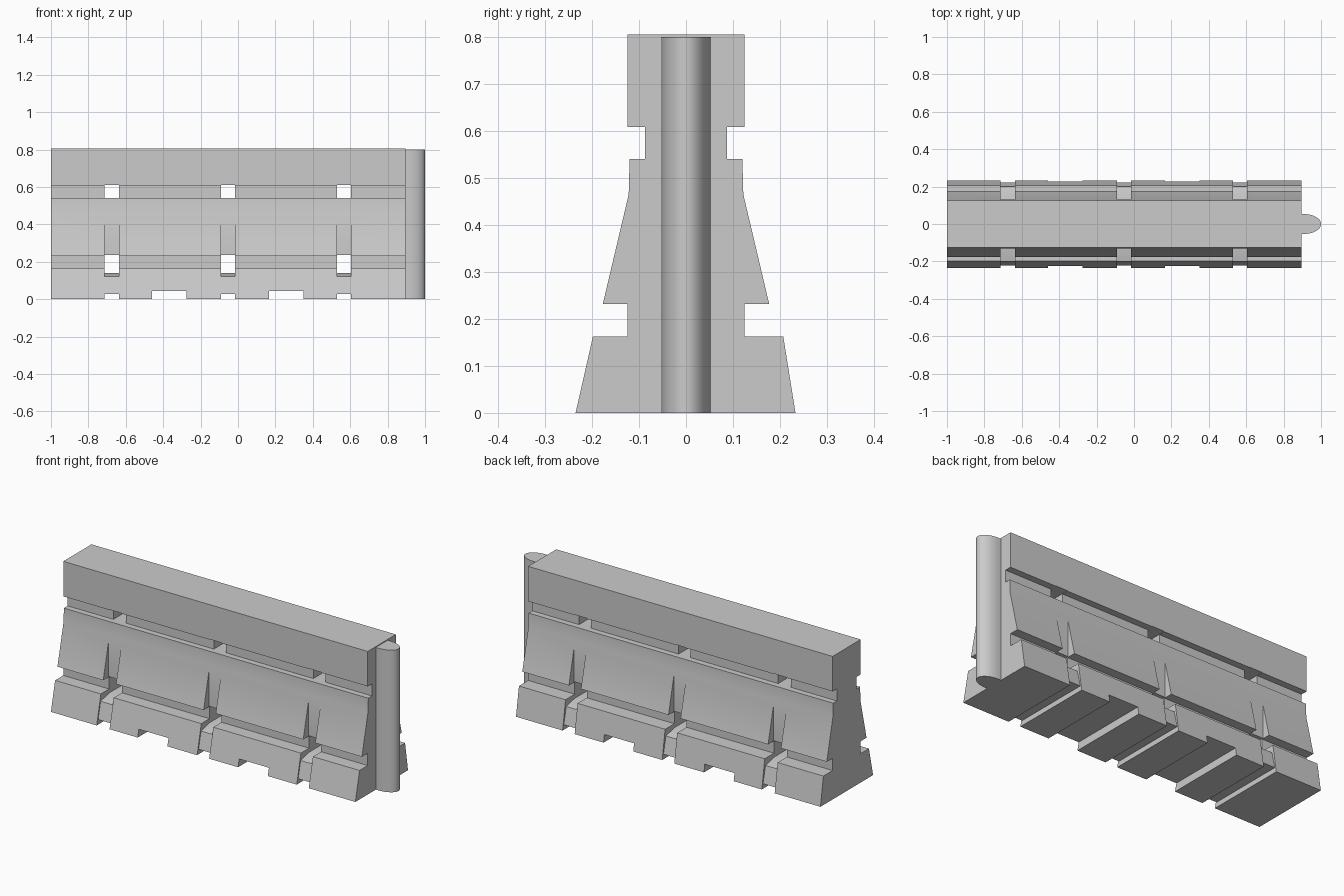
import bpy, bmesh, math

if "Cube" in bpy.data.objects:
    bpy.data.objects.remove(bpy.data.objects["Cube"])

def prism(name, pts, place, direction):
    """Extrude a 2D outline; place() maps each 2D point to 3D."""
    bm = bmesh.new()
    face = bm.faces.new([bm.verts.new(place(*p)) for p in pts])
    ext = bmesh.ops.extrude_face_region(bm, geom=[face])
    bmesh.ops.translate(bm, vec=direction,
                        verts=[g for g in ext["geom"] if isinstance(g, bmesh.types.BMVert)])
    bmesh.ops.recalc_face_normals(bm, faces=bm.faces)
    me = bpy.data.meshes.new(name)
    bm.to_mesh(me)
    bm.free()
    ob = bpy.data.objects.new(name, me)
    bpy.context.collection.objects.link(ob)
    return ob

def along_x(name, pts, x0, x1):
    return prism(name, pts, lambda y, z: (x0, y, z), (x1 - x0, 0, 0))

def mirrored(half):
    return half + [(-y, z) for y, z in reversed(half)]

def cut(ob, cutter):
    bpy.context.view_layer.objects.active = ob
    mod = ob.modifiers.new("cut", 'BOOLEAN')
    mod.operation, mod.solver, mod.object = 'DIFFERENCE', 'EXACT', cutter
    bpy.ops.object.modifier_apply(modifier=mod.name)
    bpy.data.objects.remove(cutter)

def smooth(ob):
    bpy.ops.object.select_all(action='DESELECT')
    ob.select_set(True)
    bpy.context.view_layer.objects.active = ob
    bpy.ops.object.shade_smooth_by_angle(angle=math.radians(30))

# Barrier body: stepped cross-section with two long side channels
right = [(.233, 0), (.207, .163), (.125, .163), (.125, .232), (.177, .232),
         (.122, .465), (.12, .54), (.087, .54), (.087, .608), (.125, .608), (.125, .805)]
left = [(-y, z) for y, z in right]
left[0], left[1] = (-.235, 0), (-.198, .163)
body = along_x("barrier_body", right + left[::-1], -1, .895)

# Three vertical grooves with openings right through the body
upper_slot = mirrored([(.3, .54), (.3, .61)])
middle_slot = mirrored([(.3, .5), (.3, .12), (.21, .12), (.125, .14)])
middle_slot = [(.3, .5), (.3, .12), (.21, .12), (.125, .14),
               (-.125, .14), (-.21, .12), (-.3, .12), (-.3, .5),
               (-.13, .5), (-.13, .235), (.13, .235), (.13, .5)]
foot_slot = mirrored([(.3, -.1), (.3, .13), (.198, .13), (.222, .028)])
for x0, x1 in ((-.715, -.635), (-.09, -.015), (.53, .605)):
    for outline in (upper_slot, middle_slot, foot_slot):
        cut(body, along_x("groove_cutter", outline, x0, x1))

# Two forklift channels under the base
for x0, x1 in ((-.46, -.275), (.165, .35)):
    cut(body, along_x("channel_cutter", mirrored([(.3, -.1), (.3, .043)]), x0, x1))
smooth(body)

# Rounded connecting bar on the end
arc = [(.91 + .09 * math.cos(a), .053 * math.sin(a))
       for a in (math.pi * (i / 24 - .5) for i in range(25))]
bar = prism("connector_bar", [(.895, -.053)] + arc + [(.895, .053)],
            lambda x, y: (x, y, 0), (0, 0, .8))
smooth(bar)
